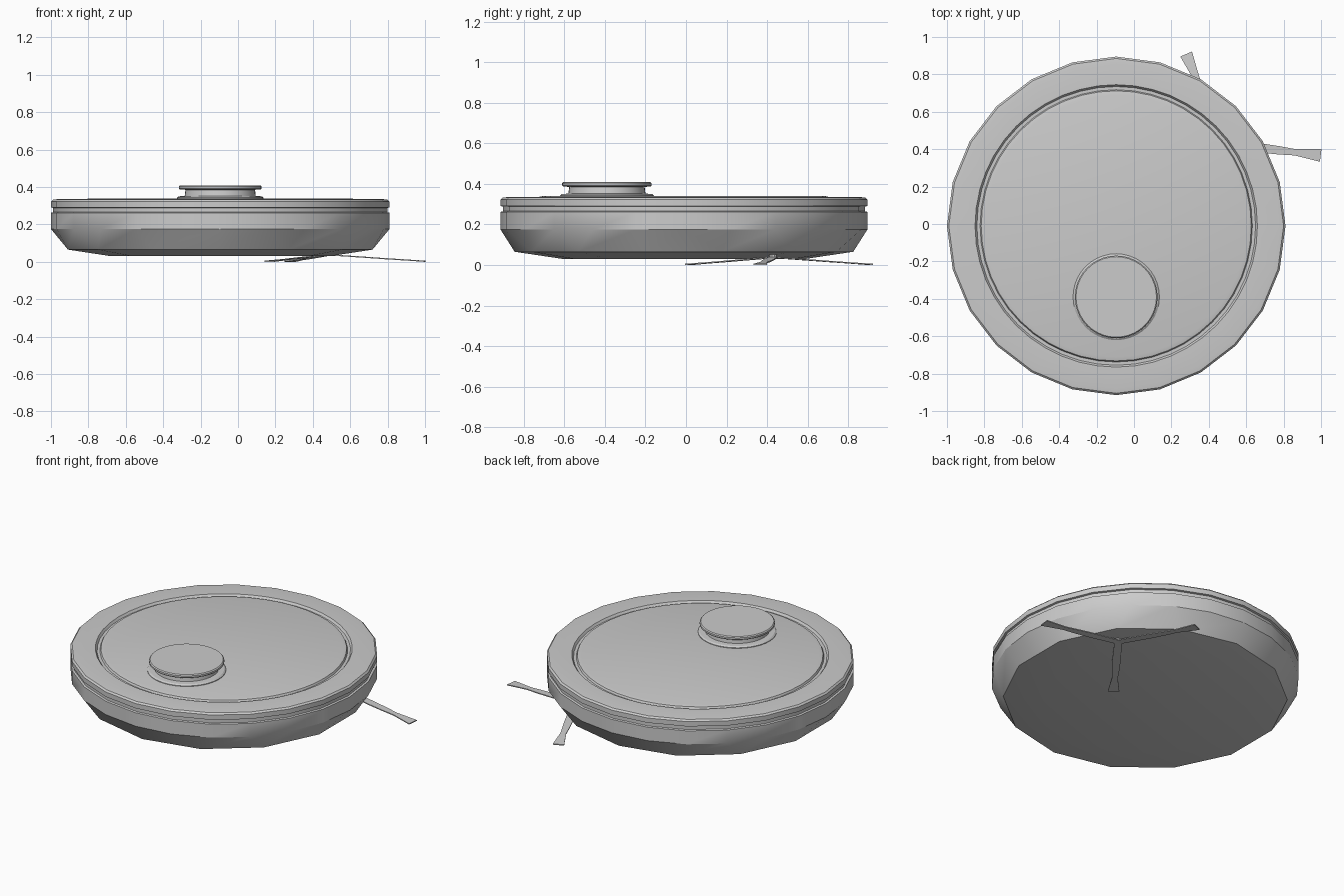
import bpy, bmesh
from math import sin, cos, pi, radians

if "Cube" in bpy.data.objects:
    bpy.data.objects.remove(bpy.data.objects["Cube"])

CX, CY = -0.095, -0.01          # centre of the round body


def finish(name, bm, angle=30):
    bmesh.ops.recalc_face_normals(bm, faces=bm.faces)
    me = bpy.data.meshes.new(name)
    bm.to_mesh(me)
    bm.free()
    ob = bpy.data.objects.new(name, me)
    bpy.context.collection.objects.link(ob)
    bpy.ops.object.select_all(action='DESELECT')
    ob.select_set(True)
    bpy.context.view_layer.objects.active = ob
    bpy.ops.object.shade_smooth_by_angle(angle=radians(angle))
    return ob


def join_rings(bm, a, b):
    # Stitch two rings that start at the same angle, even with unequal counts
    na, nb = len(a), len(b)
    i = j = 0
    while i < na or j < nb:
        ta, tb = (i + 1) * nb, (j + 1) * na
        if ta == tb:
            bm.faces.new((a[i % na], a[(i + 1) % na], b[(j + 1) % nb], b[j % nb]))
            i, j = i + 1, j + 1
        elif ta < tb:
            bm.faces.new((a[i % na], a[(i + 1) % na], b[j % nb]))
            i += 1
        else:
            bm.faces.new((a[i % na], b[(j + 1) % nb], b[j % nb]))
            j += 1


def turned(name, profile, cx, cy, angle=30, caps=True):
    # profile: (radius, z, sides), from bottom to top
    bm = bmesh.new()
    rings = []
    for r, z, n in profile:
        rings.append([bm.verts.new((cx + r * cos(pi / 2 + 2 * pi * k / n),
                                    cy + r * sin(pi / 2 + 2 * pi * k / n), z))
                      for k in range(n)])
    for a, b in zip(rings, rings[1:]):
        join_rings(bm, a, b)
    if caps:
        bm.faces.new(rings[0])
        bm.faces.new(rings[-1])
    return finish(name, bm, angle)


# Main body: coarse underside, bumper band, seam groove, top rim, inset lid
turned("body", [
    (0.60, 0.03, 14), (0.835, 0.065, 14),
    (0.905, 0.175, 24), (0.905, 0.262, 24),
    (0.893, 0.265, 24), (0.893, 0.288, 24),
    (0.905, 0.291, 24), (0.905, 0.322, 24), (0.895, 0.332, 24), (0.87, 0.335, 24),
    (0.755, 0.336, 48), (0.745, 0.322, 48), (0.728, 0.322, 48),
    (0.722, 0.334, 48), (0.70, 0.339, 48)], CX, CY)

# Sensor turret: base flange, recessed neck, cap
turned("sensor_turret", [
    (0.231, 0.33, 40), (0.231, 0.343, 40), (0.222, 0.350, 40),
    (0.190, 0.352, 40), (0.186, 0.385, 40),
    (0.216, 0.387, 40), (0.221, 0.392, 40), (0.221, 0.403, 40),
    (0.215, 0.409, 40)], CX, -0.39)

# Three-armed side brush drooping to the floor
BX, BY = 0.482, 0.43
arm = [(0.0, 0.022, 0.034), (0.2, 0.025, 0.021), (0.3, 0.022, 0.014),
       (0.38, 0.017, 0.009), (0.52, 0.034, 0.0)]   # distance, half width, z
bm = bmesh.new()
for k in range(3):
    ang = radians(-7 + 120 * k)
    c, s = cos(ang), sin(ang)
    rows = []
    for d, w, z in arm:
        rows.append([bm.verts.new((BX + d * c - o * s, BY + d * s + o * c, z + h))
                     for o, h in ((-w, 0), (w, 0), (w, 0.006), (-w, 0.006))])
    for a, b in zip(rows, rows[1:]):
        join_rings(bm, a, b)
    bm.faces.new(rows[0])
    bm.faces.new(rows[-1])
finish("side_brush", bm)

# Brush spindle
turned("brush_spindle", [(0.02, 0.036, 10), (0.02, 0.06, 10)], BX, BY)
